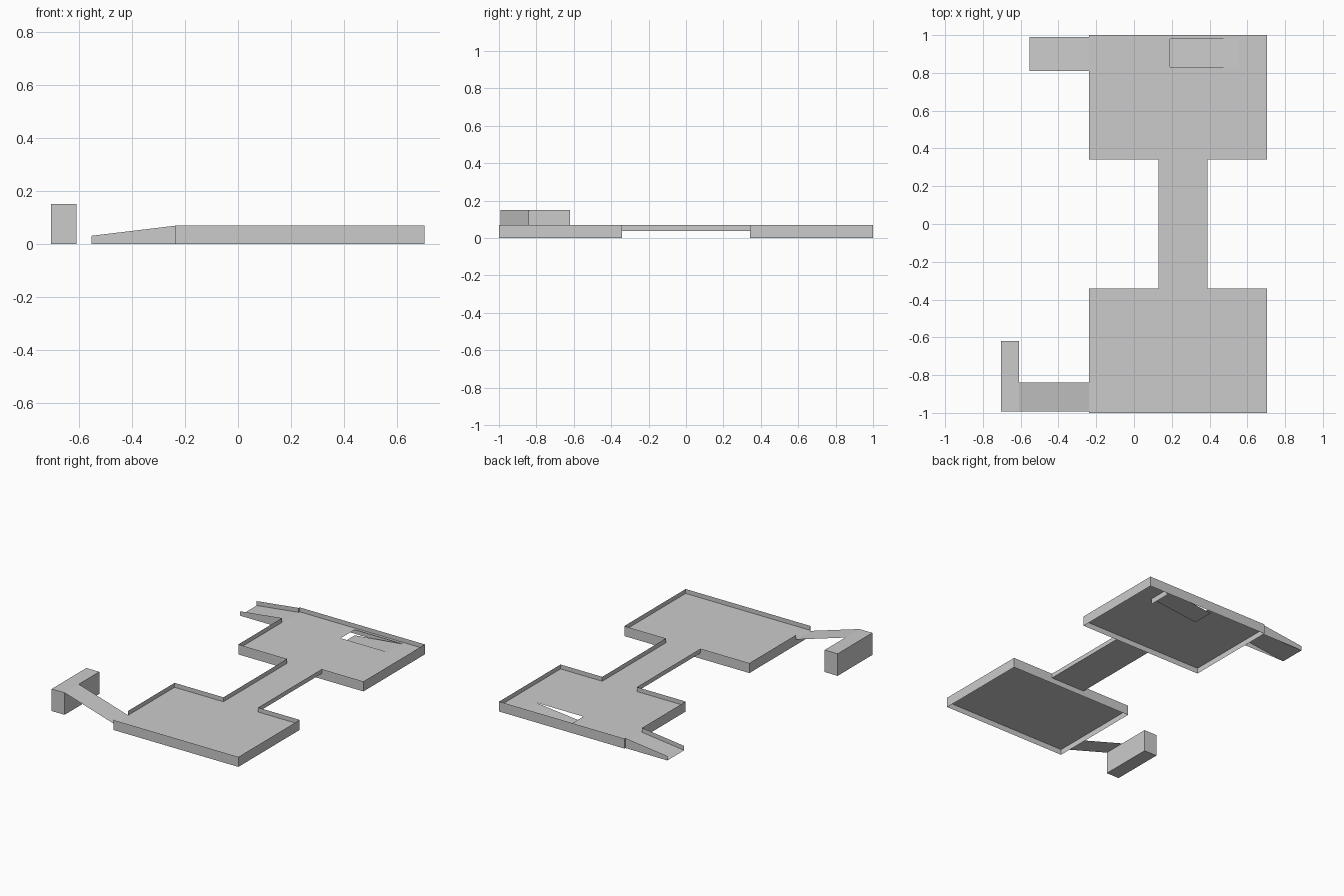
import bpy, bmesh

if "Cube" in bpy.data.objects:
    bpy.data.objects.remove(bpy.data.objects["Cube"])

F, H = 0.038, 0.068            # floor level, wall top
X0, X1 = -0.237, 0.703         # platform extent in x
Y0, Y1 = 0.342, 1.0            # platform extent in y (mirrored for the front one)
BX0, BX1 = 0.13, 0.39          # bridge extent in x


def sheet(name, quads):
    """Object made of flat single-sided quads."""
    bm = bmesh.new()
    for q in quads:
        bm.faces.new([bm.verts.new(p) for p in q])
    bmesh.ops.remove_doubles(bm, verts=bm.verts, dist=1e-5)
    me = bpy.data.meshes.new(name)
    bm.to_mesh(me)
    bm.free()
    ob = bpy.data.objects.new(name, me)
    bpy.context.collection.objects.link(ob)
    return ob


def flat(x0, x1, y0, y1, za=F, zb=F):
    """Upward quad, za at x0 and zb at x1."""
    return [(x0, y0, za), (x1, y0, zb), (x1, y1, zb), (x0, y1, za)]


def walls(path, z0, z1):
    """Upright quads along an xy path."""
    return [[(*a, z0), (*b, z0), (*b, z1), (*a, z1)] for a, b in zip(path, path[1:])]


def platform(name, s, gap, floor):
    """s is the y side; gap is the ramp opening in the left wall."""
    y0, y1 = s * Y0, s * Y1
    skirt = [(X0, y0), (X1, y0), (X1, y1), (X0, y1), (X0, y0)]
    sheet(name + "_floor", floor)
    sheet(name + "_skirt", walls(skirt, 0, F))
    sheet(name + "_parapet",
          walls([(BX1, y0), (X1, y0), (X1, y1), (X0, y1), (X0, s * gap[1])], F, H)
          + walls([(X0, s * gap[0]), (X0, y0), (BX0, y0)], F, H))


# Back platform with stair opening, front platform plain
hx0, hx1, hy0, hy1 = 0.19, 0.55, 0.83, 0.98
platform("back_platform", 1, (0.81, 0.99), [
    flat(X0, hx0, Y0, Y1), flat(hx1, X1, Y0, Y1),
    flat(hx0, hx1, Y0, hy0), flat(hx0, hx1, hy1, Y1)])
platform("front_platform", -1, (0.84, 0.99), [flat(X0, X1, -Y1, -Y0)])

# Ramp dropping below the floor opening
sheet("inner_ramp", [flat(hx0, hx1, hy0, hy1, 0.0, F)]
      + walls([(hx1, hy0), (hx1, hy1)], 0, F))

# Bridge with side rails
sheet("bridge_floor", [flat(BX0, BX1, -Y0, Y0)])
for name, x in (("left", BX0), ("right", BX1)):
    sheet("bridge_rail_" + name, walls([(x, -Y0), (x, Y0)], F, H))

# Entry ramp going down to the ground, with tapered sides
rx = -0.553
sheet("entry_ramp", [flat(rx, X0, 0.81, 0.99, 0.0, F)])
for i, y in enumerate((0.81, 0.99)):
    sheet(f"entry_ramp_side_{i}",
          [[(rx, y, 0), (X0, y, 0), (X0, y, H), (rx, y, 0.03)]])

# Rising ramp up to the tall block
bx0, bx1, by0, by1, bz = -0.705, -0.608, -0.992, -0.62, 0.15
sheet("rising_ramp", [flat(bx1, X0, by0, -0.84, bz, F)])
ring = [(bx0, by0), (bx1, by0), (bx1, by1), (bx0, by1), (bx0, by0)]
sheet("tall_block", walls(ring, 0, bz)
      + [flat(bx0, bx1, by0, by1, bz, bz), flat(bx0, bx1, by0, by1, 0, 0)[::-1]])
